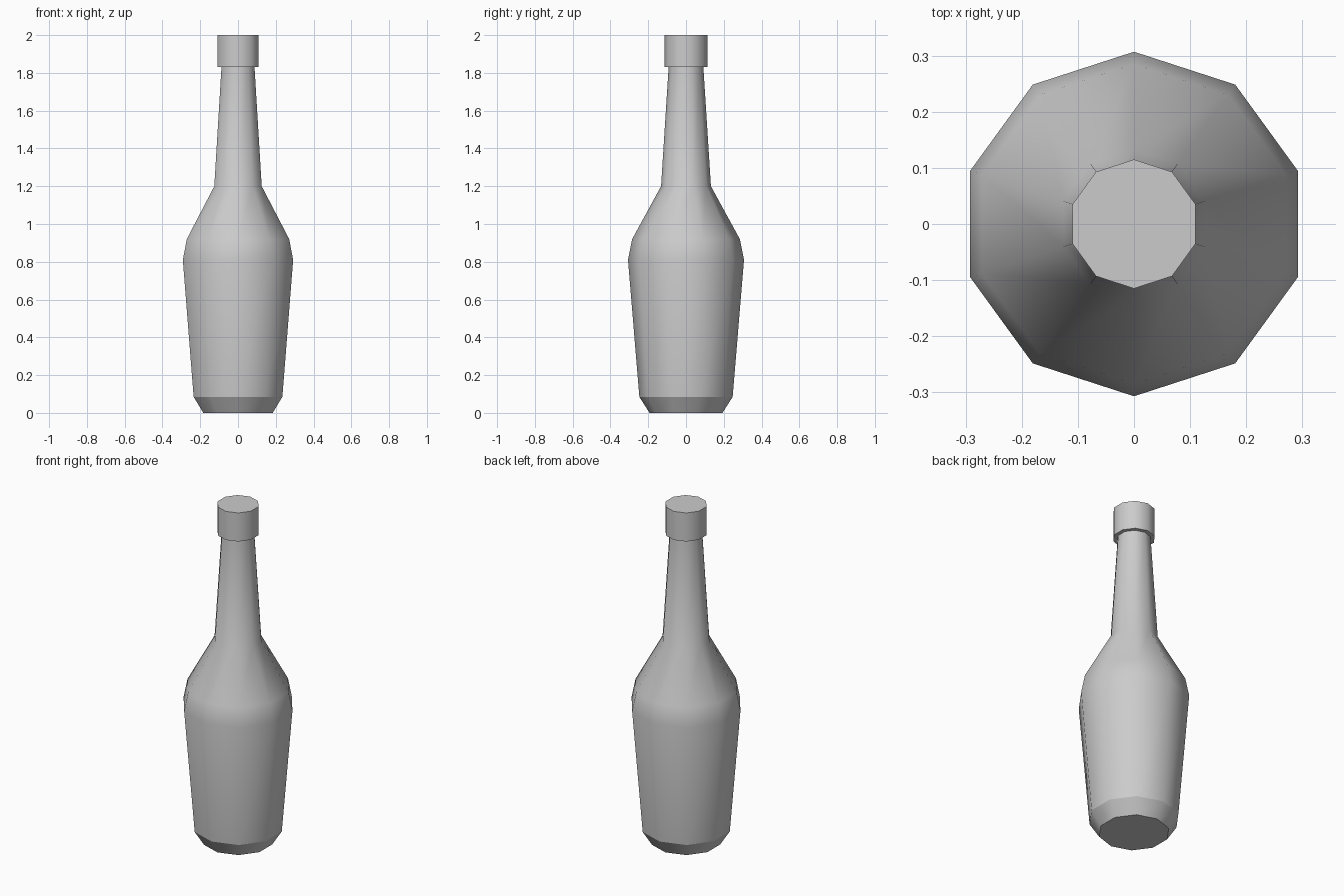
import bpy, bmesh
from math import pi, sin, cos

if "Cube" in bpy.data.objects:
    bpy.data.objects.remove(bpy.data.objects["Cube"])

SIDES = 10


def lathe(name, profile, sharp_rings):
    """Closed ten-sided turned part from (radius, height) points."""
    bm = bmesh.new()
    rings = []
    for r, z in profile:
        rings.append([bm.verts.new((r * cos(pi / 2 + 2 * pi * i / SIDES),
                                    r * sin(pi / 2 + 2 * pi * i / SIDES), z))
                      for i in range(SIDES)])
    for a, b in zip(rings, rings[1:]):
        for i in range(SIDES):
            j = (i + 1) % SIDES
            bm.faces.new((a[i], a[j], b[j], b[i])).smooth = True
    bm.faces.new(rings[0][::-1])
    bm.faces.new(rings[-1])
    # Crisp edges around the chosen rings
    for k in sharp_rings:
        for i in range(SIDES):
            bm.edges.get((rings[k][i], rings[k][(i + 1) % SIDES])).smooth = False
    mesh = bpy.data.meshes.new(name)
    bm.to_mesh(mesh)
    bm.free()
    obj = bpy.data.objects.new(name, mesh)
    bpy.context.collection.objects.link(obj)
    return obj


# Bottle: bevelled base, flaring body, shoulder and tapered neck
lathe("bottle", [(0.193, 0), (0.247, 0.085), (0.307, 0.81), (0.285, 0.92),
                 (0.132, 1.2), (0.092, 1.83)], (0, 1, 5))

# Cap
lathe("cap", [(0.115, 1.83), (0.115, 2.0)], (0, 1))
